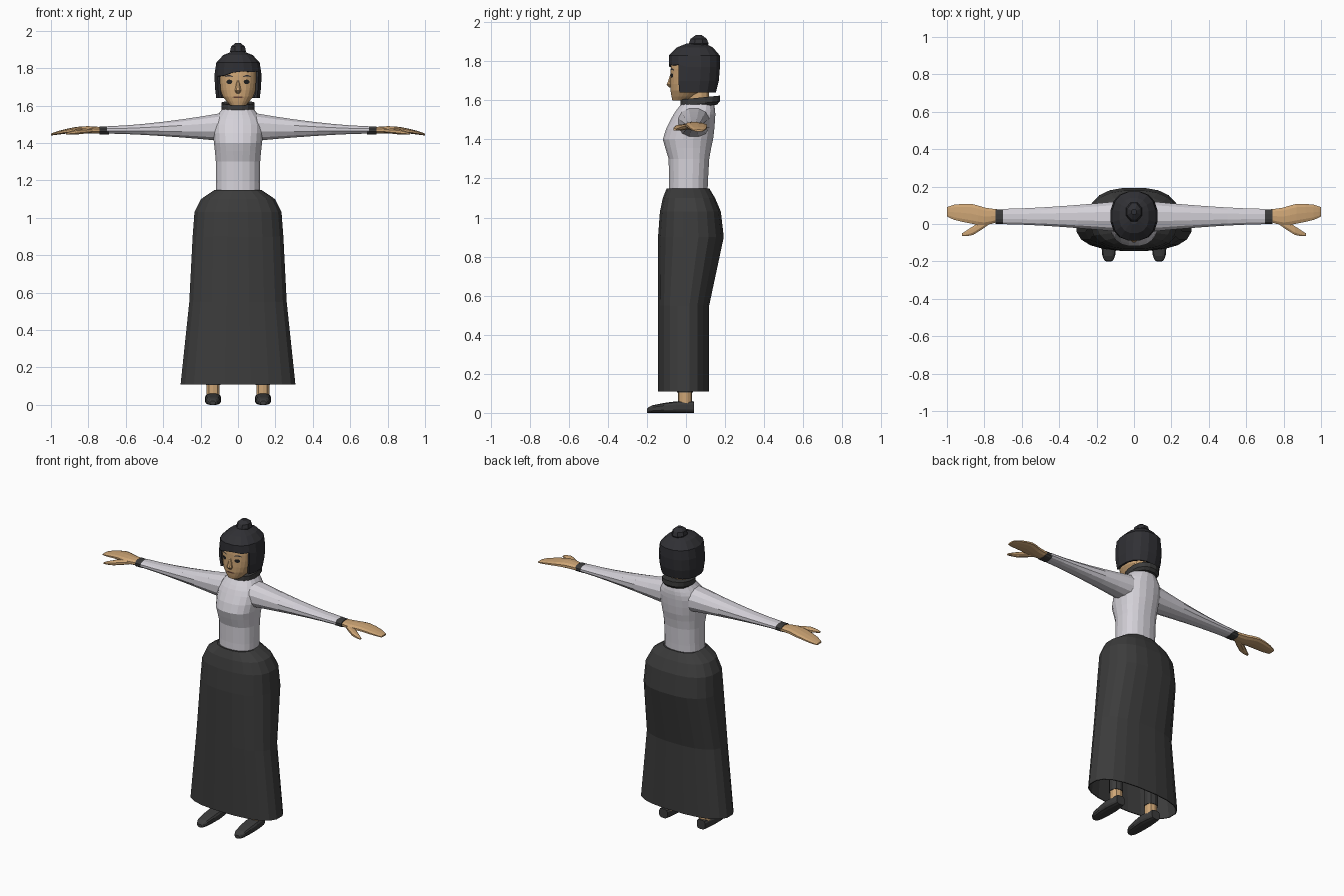
import bpy
import bmesh
from math import sin, cos, pi, copysign
from mathutils import Vector
from mathutils.bvhtree import BVHTree

cube = bpy.data.objects.get("Cube")
if cube:
    bpy.data.objects.remove(cube)


def material(name, *colour):
    mat = bpy.data.materials.new(name)
    mat.use_nodes = True
    rgba = (*colour, 1)
    mat.diffuse_color = rgba
    bsdf = mat.node_tree.nodes["Principled BSDF"]
    bsdf.inputs["Base Color"].default_value = rgba
    bsdf.inputs["Roughness"].default_value = .9
    return mat


SKIN = material("skin", .62, .38, .18)
SHIRT = material("pale lavender cloth", .66, .64, .69)
CHARCOAL = material("charcoal cloth", .045, .045, .045)
HAIR = material("black hair", .03, .03, .035)
FEATURE = material("dark eyes", .015, .015, .015)
LIPS = material("brown lips", .14, .06, .04)


def make_object(name, bm, mat):
    mesh = bpy.data.meshes.new(name)
    bm.to_mesh(mesh)
    bm.free()
    mesh.materials.append(mat)
    obj = bpy.data.objects.new(name, mesh)
    bpy.context.collection.objects.link(obj)
    return obj


def refine(rings):
    """Add a smoothly interpolated section between each pair of sections."""
    result = [rings[0]]
    last = len(rings) - 1
    for i in range(last):
        before, start = rings[max(i - 1, 0)], rings[i]
        end, after = rings[i + 1], rings[min(i + 2, last)]
        result.append([(9 * (b + c) - a - d) / 16
                       for a, b, c, d in zip(before, start, end, after)])
        result.append(end)
    return result


def loft(name, rings, mat, axis="z", sides=16, power=.85, mirror=1, open_start=False):
    """Skin rounded sections; each is (position, u low, u high, v low, v high)."""
    bm = bmesh.new()
    loops = []
    for t, u_low, u_high, v_low, v_high in rings:
        loop = []
        for i in range(sides):
            angle = 2 * pi * (i + .5) / sides
            c, s = cos(angle), sin(angle)
            u = (u_low + u_high + (u_high - u_low) * copysign(abs(c) ** power, c)) / 2
            v = (v_low + v_high + (v_high - v_low) * copysign(abs(s) ** power, s)) / 2
            x, y, z = {"z": (u, v, t), "x": (t, u, v), "y": (u, t, v)}[axis]
            loop.append(bm.verts.new((x * mirror, y, z)))
        loops.append(loop)
    for lower, upper in zip(loops, loops[1:]):
        for i in range(sides):
            j = (i + 1) % sides
            bm.faces.new((lower[i], lower[j], upper[j], upper[i]))
    if not open_start:
        bm.faces.new(loops[0])
    bm.faces.new(loops[-1])
    bmesh.ops.recalc_face_normals(bm, faces=bm.faces)
    return make_object(name, bm, mat)


def upright(name, rings, mat, **options):
    """Loft centred on x = 0; each section is (height, half width, front, back)."""
    return loft(name, [(z, -r, r, f, b) for z, r, f, b in rings], mat, **options)


def disc(t, u, v, radius):
    return t, u - radius, u + radius, v - radius, v + radius


def thicken(obj, thickness):
    mod = obj.modifiers.new("thickness", "SOLIDIFY")
    mod.thickness = thickness
    mod.offset = -1


# Skirt, open at the hem
skirt = upright("skirt", [
    (.11, .31, -.145, .12), (.55, .263, -.145, .12), (.9, .245, -.145, .195),
    (1.03, .235, -.135, .18), (1.1, .2, -.12, .15), (1.15, .125, -.1, .12)],
    CHARCOAL, sides=20, power=.8, open_start=True)
thicken(skirt, .006)

# Blouse body
upright("blouse", refine([
    (1.1, .12, -.09, .11), (1.3, .12, -.09, .12), (1.4, .13, -.12, .14),
    (1.5, .135, -.08, .15), (1.55, .11, -.05, .15), (1.6, .07, -.01, .14)]),
    SHIRT, sides=20)


def sleeve_section(t):
    """Taper from shoulder to wrist."""
    flare = (1 - t) ** 1.5
    depth, height = .042 + .04 * flare, .02 + .055 * flare
    middle = 1.47 + .015 * flare
    return .1 + .6 * t, .04 - depth, .04 + depth, middle - height, middle + height


# Arms, hands and feet, once for each side
for label, side in (("left", 1), ("right", -1)):
    loft(label + "_sleeve", [sleeve_section(i / 6) for i in range(7)],
         SHIRT, "x", 12, mirror=side)
    loft(label + "_cuff", [(x, 0, .08, 1.446, 1.49) for x in (.69, .74)],
         CHARCOAL, "x", 12, mirror=side)
    loft(label + "_hand", refine([
        (.73, .01, .08, 1.45, 1.485), (.8, -.01, .09, 1.45, 1.49),
        (.87, 0, .11, 1.455, 1.485), (.96, .02, .105, 1.445, 1.465),
        (1, .04, .09, 1.44, 1.45)]), SKIN, "x", 10, mirror=side)
    loft(label + "_thumb", refine([
        (.77, 0, .05, 1.455, 1.48), (.86, -.06, -.01, 1.445, 1.475),
        (.92, -.065, -.05, 1.445, 1.455)]), SKIN, "x", 8, mirror=side)
    loft(label + "_ankle", [disc(z, .133, -.005, .036) for z in (.04, .11)],
         SKIN, sides=10, mirror=side)
    loft(label + "_stocking", [disc(z, .133, -.005, .04) for z in (.105, .9)],
         CHARCOAL, sides=10, mirror=side)
    loft(label + "_shoe", refine([
        (-.2, .12, .15, 0, .02), (-.17, .1, .17, 0, .04),
        (-.05, .09, .177, 0, .06), (.04, .105, .165, 0, .06)]),
        CHARCOAL, "y", 12, .6, side)

# Neck and collar, the collar higher at the back
loft("neck", [disc(z, 0, .06, .06) for z in (1.55, 1.68)], SKIN, sides=12)
collar = upright("collar", [
    (1.565, .08, -.025, .16), (1.58, .09, -.03, .175), (1.61, .09, -.03, .175)],
    CHARCOAL)
for vert in collar.data.vertices:
    vert.co.z += .1 * (vert.co.y - .03)

# Head and nose
head = upright("head", refine([
    (1.6, .04, -.07, .02), (1.65, .083, -.08, .1), (1.72, .1, -.08, .13),
    (1.8, .1, -.075, .14), (1.85, .08, -.05, .12)]), SKIN, sides=24)
upright("nose", [
    (1.665, .01, -.085, -.06), (1.68, .018, -.1, -.06), (1.735, .007, -.08, -.06)],
    SKIN, sides=8)

# Bobbed hair with the face opening cut out and a slanted fringe
hair = upright("hair", [
    (1.64, .118, -.08, .155), (1.7, .126, -.09, .17), (1.77, .127, -.09, .176),
    (1.83, .118, -.09, .175), (1.87, .08, -.05, .14), (1.89, .03, 0, .1)],
    HAIR, open_start=True)
bm = bmesh.new()
bm.from_mesh(hair.data)
centres = {face: face.calc_center_median() for face in bm.faces}
opening = [face for face, c in centres.items() if c.y < -.04 and c.z < 1.76]
bmesh.ops.delete(bm, geom=opening, context="FACES")
for vert in bm.verts:
    if vert.co.y < -.03 and abs(vert.co.z - 1.77) < .01:
        vert.co.z += .12 * vert.co.x + (.01 if abs(vert.co.x) < .06 else 0)
bm.to_mesh(hair.data)
bm.free()
thicken(hair, .014)

# Bun
upright("bun", [
    (1.87, .035, .02, .11), (1.89, .046, .01, .12), (1.915, .04, .02, .11),
    (1.935, .015, .05, .08)], HAIR, sides=8, power=1)

# Painted face details laid onto the head
surface = BVHTree.FromPolygons([v.co for v in head.data.vertices],
                               [p.vertices for p in head.data.polygons])


def face_plate(name, x, z, half_width, half_height, mat, arch=0):
    """Oval plate that follows the face, optionally bent into an arch."""
    bm = bmesh.new()
    verts = []
    for i in range(12):
        across, up = cos(pi * i / 6), sin(pi * i / 6)
        px = x + half_width * across
        pz = z + half_height * up - arch * across ** 2
        hit = surface.ray_cast(Vector((px, -1, pz)), Vector((0, 1, 0)))[0]
        verts.append(bm.verts.new((px, hit.y - .003, pz)))
    face = bm.faces.new(verts)
    face.normal_update()
    if face.normal.y > 0:
        face.normal_flip()
    make_object(name, bm, mat)


for label, side in (("left", 1), ("right", -1)):
    face_plate(label + "_eye", side * .046, 1.727, .016, .012, FEATURE)
    face_plate(label + "_brow", side * .048, 1.76, .022, .004, HAIR, .007)
face_plate("mouth", 0, 1.645, .029, .005, LIPS)
